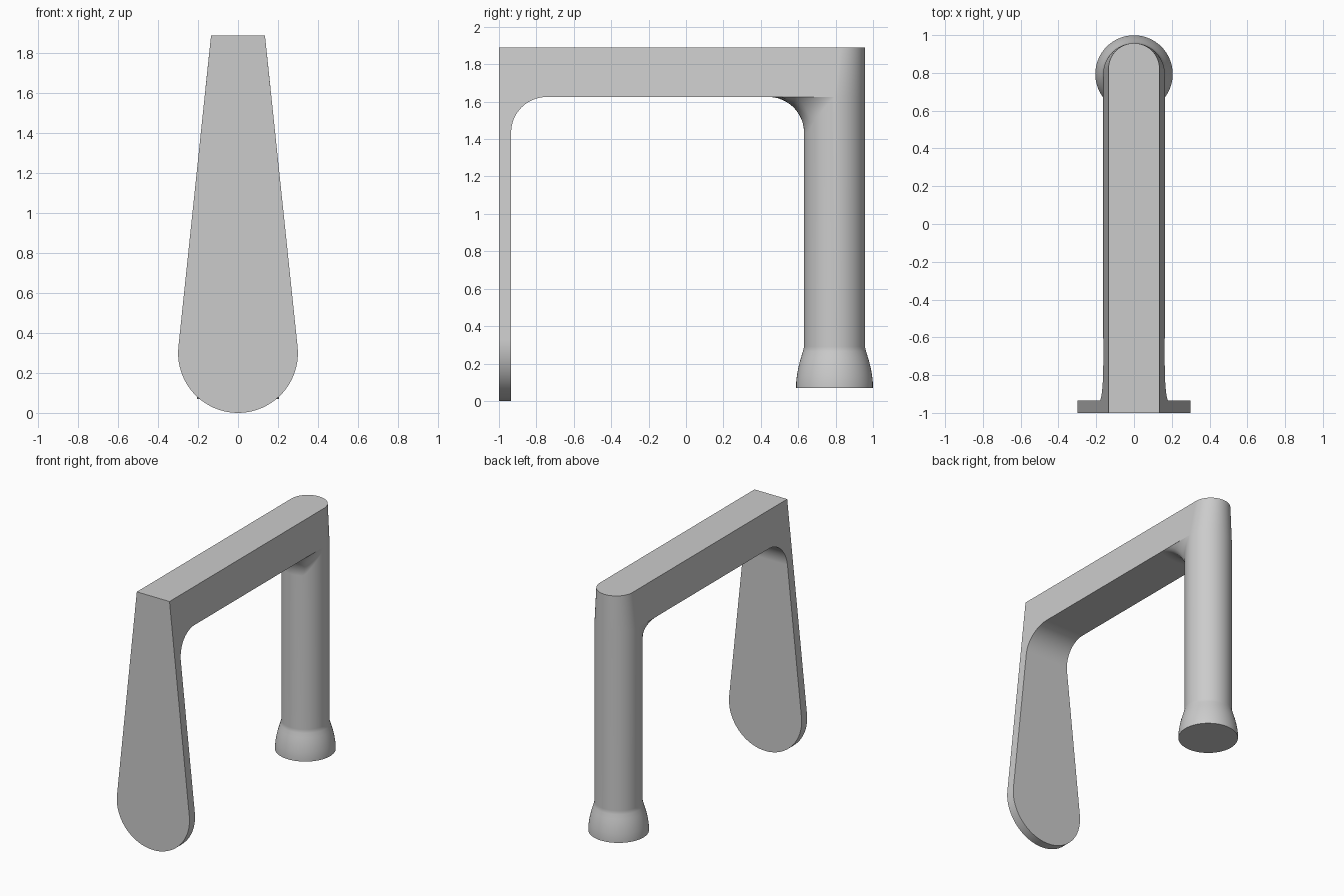
import bpy, bmesh
from math import sin, cos, acos, asin, pi, radians

cube = bpy.data.objects.get("Cube")
if cube:
    bpy.data.objects.remove(cube, do_unlink=True)

# Main dimensions
TOP, UNDER = 1.89, 1.625            # beam top and underside heights
FRONT, PLATE = -1.0, -0.935         # plate faces
TIP_R, TOP_W = 0.30, 0.135          # plate tip radius, half width at the top
POST_R, BACK, FILLET = 0.163, 0.957, 0.19
POST_Y = BACK - POST_R

# Straight taper tangent to the round tip
tilt = asin((TIP_R - TOP_W) / (TOP - TIP_R))
tan_z, tan_w = TIP_R * (1 + sin(tilt)), TIP_R * cos(tilt)


def half_width(z):
    return tan_w + (TOP_W - tan_w) * (z - tan_z) / (TOP - tan_z)


bm = bmesh.new()


def face(points):
    bm.faces.new([bm.verts.new(p) for p in points])


def strip(a, b):
    for i in range(len(a) - 1):
        face([a[i], a[i + 1], b[i + 1], b[i]])


def spin(angles, r, z, cy=POST_Y):
    return [(r * sin(a), cy - r * cos(a), z) for a in angles]


def pair(y, z):
    return [(-half_width(z), y, z), (half_width(z), y, z)]


# Tapered plate with a round tip
steps = 40
arc = [tilt - i * (pi + 2 * tilt) / steps for i in range(steps + 1)]


def tip(y):
    return [(TIP_R * cos(a), y, TIP_R + TIP_R * sin(a)) for a in arc]


inner_arc = [(PLATE + FILLET * (1 - cos(t)), UNDER - FILLET * (1 - sin(t)))
             for t in [i * pi / 32 for i in range(17)]]
face(pair(FRONT, TOP) + tip(FRONT))
face(pair(*inner_arc[0]) + tip(PLATE))
strip(tip(FRONT), tip(PLATE))

# Rounded inside corner between plate and beam
for a, b in zip(inner_arc, inner_arc[1:]):
    face(pair(*a) + pair(*b)[::-1])

# Fillet between post and beam, running out along the beam edges
W = half_width(UNDER)
corner = asin(W / (POST_R + FILLET))
side = [corner + (pi / 2 - corner) * i / 12 for i in range(13)]
front_angles = [-a for a in side[::-1]] + [corner * i / 6 for i in range(-5, 6)] + side
columns = []
for a in front_angles:
    gap = min(FILLET, max(0, W / max(abs(sin(a)), 1e-6) - POST_R))
    sweep = acos(1 - gap / FILLET)
    base = UNDER - FILLET * sin(sweep)
    columns.append([spin([a], POST_R + FILLET * (1 - cos(t)), base + FILLET * sin(t))[0]
                    for t in [sweep * k / 12 for k in range(13)]])
for a, b in zip(columns, columns[1:]):
    strip(a, b)
rim = [c[-1] for c in columns]

# Beam underside, sides and rounded back end
back_angles = [pi / 2 + pi * i / 28 for i in range(29)]
end_low = spin(back_angles, POST_R, UNDER)
end_top = spin(back_angles, TOP_W, TOP, BACK - TOP_W)
face(pair(*inner_arc[-1])[::-1] + rim)
strip(end_low, end_top)
face(pair(FRONT, TOP) + end_top)
for s in (-1, 1):
    edge = rim[:13] if s < 0 else rim[-13:][::-1]
    path = [(FRONT, TOP), (FRONT, tan_z), (PLATE, tan_z)] + inner_arc
    path += [(p[1], UNDER) for p in edge[::-1]] + [(BACK - TOP_W, TOP)]
    face([(s * half_width(z), y, z) for y, z in path])

# Post shaft and flared foot
ring = front_angles + back_angles[1:]
neck, flare = 0.29, 0.042
strip([c[0] for c in columns], spin(front_angles, POST_R, neck))
strip(end_low, spin(back_angles, POST_R, neck))
foot = [(POST_R, neck), (0.169, 0.265), (0.178, 0.235), (0.187, 0.205), (0.195, 0.17),
        (0.201, 0.135), (0.205, 0.10), (0.205, 0.07)]
for a, b in zip(foot, foot[1:]):
    strip(spin(ring, *a), spin(ring, *b))
face(spin(ring[:-1], *foot[-1]))

# Join everything into one clean surface
bmesh.ops.remove_doubles(bm, verts=bm.verts, dist=0.0004)
bmesh.ops.recalc_face_normals(bm, faces=bm.faces)
mesh = bpy.data.meshes.new("arched_handle")
bm.to_mesh(mesh)
bm.free()
handle = bpy.data.objects.new("arched_handle", mesh)
bpy.context.collection.objects.link(handle)

grey = bpy.data.materials.new("plain grey")
grey.use_nodes = True
colour = (0.6, 0.6, 0.6, 1)
grey.diffuse_color = colour
grey.node_tree.nodes["Principled BSDF"].inputs["Base Color"].default_value = colour
mesh.materials.append(grey)

# Smooth curves with crisp edges
bpy.ops.object.select_all(action='DESELECT')
handle.select_set(True)
bpy.context.view_layer.objects.active = handle
bpy.ops.object.shade_smooth_by_angle(angle=radians(30))
weighted = handle.modifiers.new("weighted_normals", 'WEIGHTED_NORMAL')
weighted.keep_sharp = True
